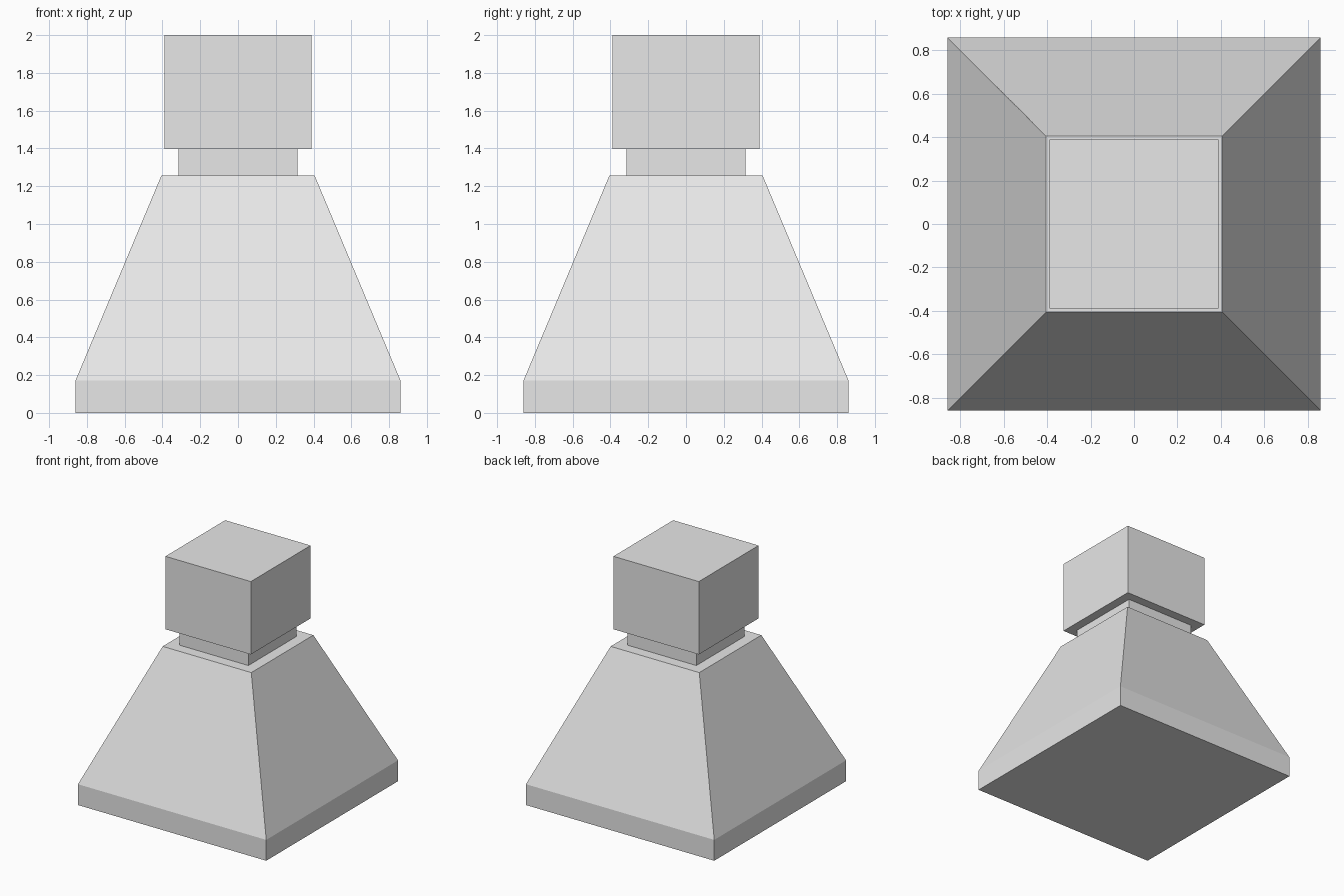
import bpy
import bmesh

default = bpy.data.objects.get("Cube")
if default:
    bpy.data.objects.remove(default, do_unlink=True)

# One plain grey for every part
grey = bpy.data.materials.new("plain_grey")
grey.use_nodes = True
colour = (0.8, 0.8, 0.8, 1)
grey.diffuse_color = colour
grey.node_tree.nodes["Principled BSDF"].inputs["Base Color"].default_value = colour


def square_stack(name, profile):
    """Loft square rings given as (half width, height) into a closed solid."""
    bm = bmesh.new()
    rings = [[bm.verts.new((sx * w, sy * w, z))
              for sx, sy in ((-1, -1), (1, -1), (1, 1), (-1, 1))]
             for w, z in profile]
    for low, high in zip(rings, rings[1:]):
        for i in range(4):
            j = (i + 1) % 4
            bm.faces.new((low[i], low[j], high[j], high[i]))
    bm.faces.new(rings[0][::-1])
    bm.faces.new(rings[-1])
    mesh = bpy.data.meshes.new(name)
    bm.to_mesh(mesh)
    bm.free()
    mesh.materials.append(grey)
    obj = bpy.data.objects.new(name, mesh)
    bpy.context.collection.objects.link(obj)
    return obj


# Plinth with sloping sides, then the narrow neck and the square cap
square_stack("bottle_body", [(0.86, 0), (0.86, 0.172), (0.405, 1.258)])
square_stack("bottle_neck", [(0.315, 1.258), (0.315, 1.398)])
square_stack("bottle_cap", [(0.39, 1.398), (0.39, 2)])
